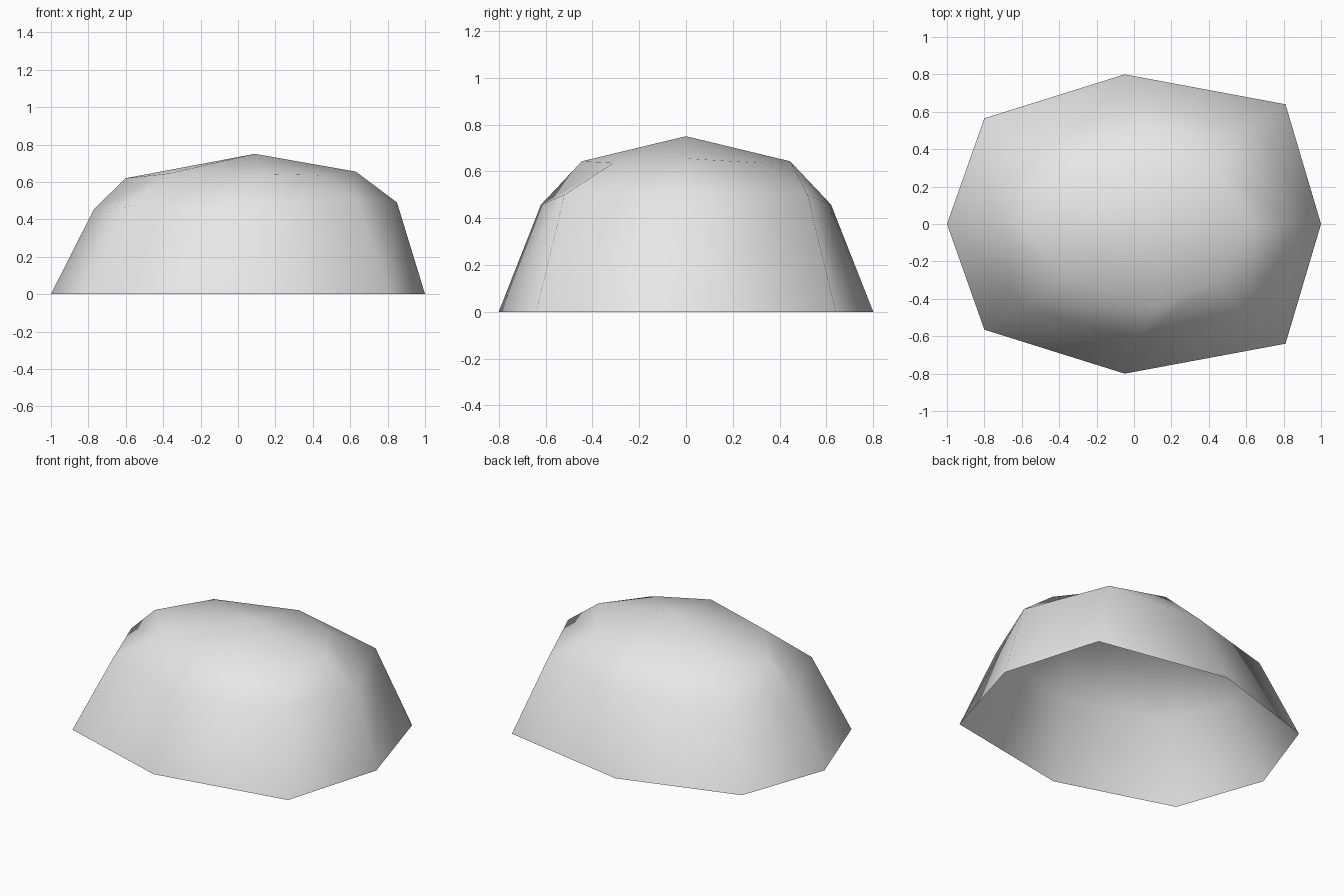
import bpy
import bmesh

cube = bpy.data.objects.get("Cube")
if cube:
    bpy.data.objects.remove(cube, do_unlink=True)

# Stone colour
stone = bpy.data.materials.new("stone_grey")
stone.use_nodes = True
stone.diffuse_color = (0.8, 0.8, 0.8, 1)
stone.node_tree.nodes["Principled BSDF"].inputs["Base Color"].default_value = (0.8, 0.8, 0.8, 1)

# Half outlines of the boulder, from left tip round the back to right tip
base = [(-1, 0, 0), (-0.8, 0.565, 0), (-0.05, 0.8, 0), (0.81, 0.64, 0), (1, 0, 0)]
shoulder = [(-0.77, 0, 0.455), (-0.6, 0.44, 0.465), (0.02, 0.62, 0.457),
            (0.63, 0.52, 0.5), (0.85, 0, 0.49)]
crown = [(-0.6, 0, 0.62), (-0.37, 0.28, 0.645), (0.13, 0.445, 0.643),
         (0.43, 0.31, 0.636), (0.63, 0, 0.655)]
peak = (0.09, 0, 0.75)


def full_ring(bm, half):
    """Close a half outline by reflecting its inner points to the front."""
    front = [(x, -y, z) for x, y, z in reversed(half[1:-1])]
    return [bm.verts.new(p) for p in half + front]


# Shell, open underneath
bm = bmesh.new()
rings = [full_ring(bm, half) for half in (base, shoulder, crown)]
top = bm.verts.new(peak)
count = len(rings[0])
for i in range(count):
    j = (i + 1) % count
    for low, high in zip(rings, rings[1:]):
        bm.faces.new((low[j], low[i], high[i], high[j]))
    bm.faces.new((rings[-1][j], rings[-1][i], top))
for face in bm.faces:
    face.smooth = True

mesh = bpy.data.meshes.new("boulder")
bm.to_mesh(mesh)
bm.free()
mesh.materials.append(stone)
boulder = bpy.data.objects.new("boulder", mesh)
bpy.context.collection.objects.link(boulder)
